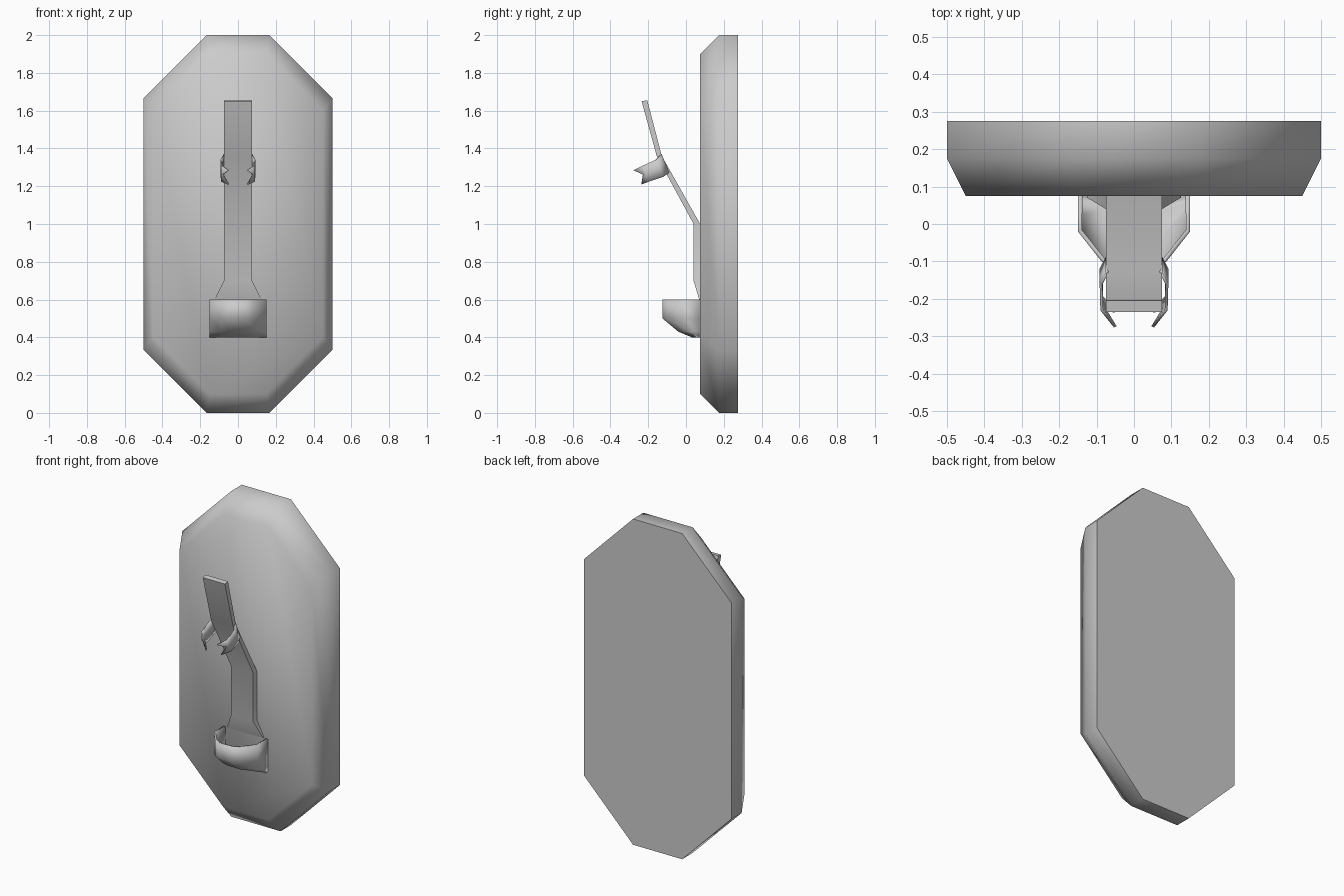
import bpy
import math

if "Cube" in bpy.data.objects:
    bpy.data.objects.remove(bpy.data.objects["Cube"])


def make(name, rings, close_ring=True, caps=(True, True), thickness=0, angle=60):
    """Skin a list of equal-length point rings into one object."""
    n = len(rings[0])
    verts = [p for ring in rings for p in ring]
    faces = []
    for r in range(len(rings) - 1):
        for i in range(n if close_ring else n - 1):
            j = (i + 1) % n
            faces.append((r * n + i, r * n + j, (r + 1) * n + j, (r + 1) * n + i))
    if caps[0]:
        faces.append(tuple(reversed(range(n))))
    if caps[1]:
        faces.append(tuple(range((len(rings) - 1) * n, len(rings) * n)))
    mesh = bpy.data.meshes.new(name)
    mesh.from_pydata(verts, [], faces)
    ob = bpy.data.objects.new(name, mesh)
    bpy.context.collection.objects.link(ob)
    bpy.ops.object.select_all(action='DESELECT')
    ob.select_set(True)
    bpy.context.view_layer.objects.active = ob
    bpy.ops.object.mode_set(mode='EDIT')
    bpy.ops.mesh.select_all(action='SELECT')
    bpy.ops.mesh.normals_make_consistent(inside=False)
    bpy.ops.object.mode_set(mode='OBJECT')
    bpy.ops.object.shade_smooth_by_angle(angle=math.radians(angle))
    if thickness:
        mod = ob.modifiers.new("thickness", 'SOLIDIFY')
        mod.thickness = thickness
        mod.offset = -1
    return ob


# Backboard: long octagon with a chamfered front edge
outline = [(0.167, 0), (0.5, 0.335), (0.5, 1.665), (0.167, 2),
           (-0.167, 2), (-0.5, 1.665), (-0.5, 0.335), (-0.167, 0)]
make("backboard", [[(x * s, y, 1 + (z - 1) * s) for x, z in outline]
                   for y, s in ((0.275, 1), (0.175, 1), (0.075, 0.9))])

# Lever arm: flat bar flared at the foot, bent twice (half width, front y z, back y z)
arm = [(0.125, 0.07, 0.60, 0.085, 0.60), (0.075, 0.04, 0.70, 0.085, 0.70),
       (0.075, 0.04, 1.00, 0.075, 1.00), (0.075, -0.155, 1.36, -0.128, 1.36),
       (0.075, -0.235, 1.65, -0.205, 1.655)]
make("lever_arm", [[(-w, fy, fz), (w, fy, fz), (w, by, bz), (-w, by, bz)]
                   for w, fy, fz, by, bz in arm], angle=40)

# Cup: open-topped half bowl on the board (height, depth factor)
rim = [(0.15, 0), (0.15, 0.095), (0.087, 0.175), (0.045, 0.2)]
rim += [(-x, d) for x, d in reversed(rim)]
make("cup", [[(x, 0.075 - d * k, z) for x, d in rim]
             for z, k in ((0.4, 0.22), (0.43, 0.58), (0.5, 1), (0.6, 1))],
     close_ring=False, caps=(True, False), thickness=0.012)

# Claws: curved side plates ending in two prongs (top, middle, bottom points)
claw = [[(0.072, -0.13, 1.37), (0.072, -0.11, 1.32), (0.072, -0.09, 1.27)],
        [(0.088, -0.16, 1.34), (0.088, -0.14, 1.295), (0.088, -0.12, 1.25)],
        [(0.086, -0.23, 1.308), (0.086, -0.212, 1.267), (0.086, -0.195, 1.225)],
        [(0.05, -0.275, 1.285), (0.08, -0.226, 1.262), (0.05, -0.235, 1.21)]]
for side, label in ((1, "right"), (-1, "left")):
    ob = make("claw_" + label, [[(x * side, y, z) for x, y, z in row] for row in claw],
              close_ring=False, caps=(False, False), thickness=0.008)
    ob.modifiers["thickness"].offset = 0
